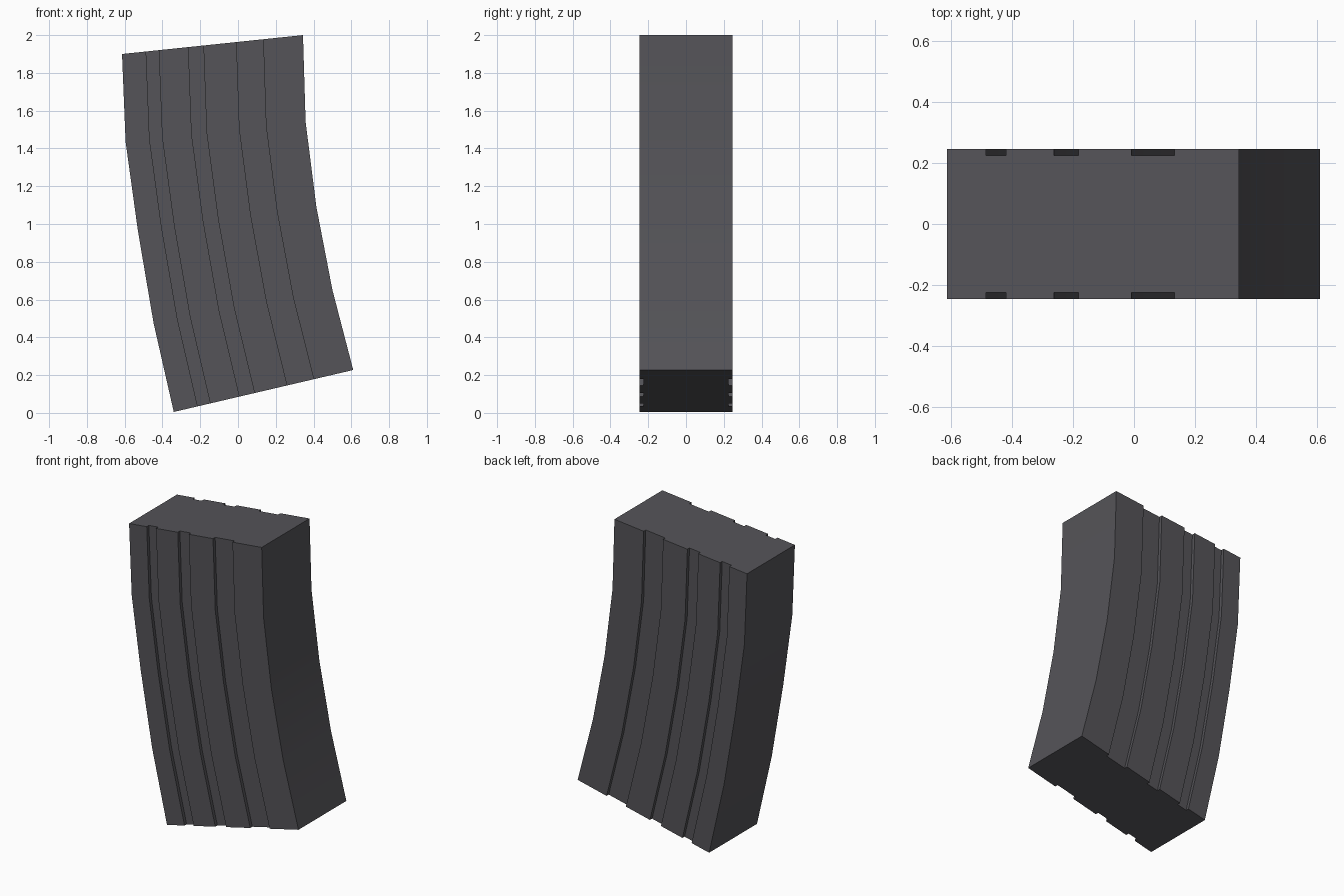
import bpy
import bmesh

cube = bpy.data.objects.get("Cube")
if cube:
    bpy.data.objects.remove(cube, do_unlink=True)

# Dark grey metal
metal = bpy.data.materials.new("dark_grey_metal")
metal.use_nodes = True
colour = (0.09, 0.088, 0.098, 1)
metal.diffuse_color = colour
metal.node_tree.nodes["Principled BSDF"].inputs["Base Color"].default_value = colour

HALF = 0.247      # half thickness
DEPTH = 0.022     # groove depth
GROOVES = [(0.133, 0.203), (0.367, 0.45), (0.633, 0.78)]

# Left and right edge of each station, bottom to top, as (x, z)
STATIONS = [
    ((-0.34, 0.005), (0.61, 0.227)),
    ((-0.447, 0.476), (0.50, 0.65)),
    ((-0.53, 0.965), (0.415, 1.09)),
    ((-0.595, 1.435), (0.358, 1.54)),
    ((-0.614, 1.90), (0.344, 2.0)),
]

# Cross-section: fraction across the width, and y, with grooves on both sides
side = [(0, HALF)]
for a, b in GROOVES:
    side += [(a, HALF), (a, HALF - DEPTH), (b, HALF - DEPTH), (b, HALF)]
side.append((1, HALF))
section = [(t, -y) for t, y in side] + side[::-1]

# Curved box body lofted through the stations
bm = bmesh.new()
rings = []
for (x0, z0), (x1, z1) in STATIONS:
    rings.append([bm.verts.new((x0 + (x1 - x0) * t, y, z0 + (z1 - z0) * t))
                  for t, y in section])
n = len(section)
for low, high in zip(rings, rings[1:]):
    for i in range(n):
        j = (i + 1) % n
        bm.faces.new((low[i], low[j], high[j], high[i]))

# End caps
bm.faces.new(rings[0][::-1])
bm.faces.new(rings[-1])
bmesh.ops.recalc_face_normals(bm, faces=bm.faces)

mesh = bpy.data.meshes.new("curved_ribbed_body")
bm.to_mesh(mesh)
bm.free()
mesh.materials.append(metal)
body = bpy.data.objects.new("curved_ribbed_body", mesh)
bpy.context.collection.objects.link(body)

# Smooth along the curve, with crisp groove and cap edges
bpy.context.view_layer.objects.active = body
body.select_set(True)
bpy.ops.object.shade_smooth_by_angle(angle=0.35)
